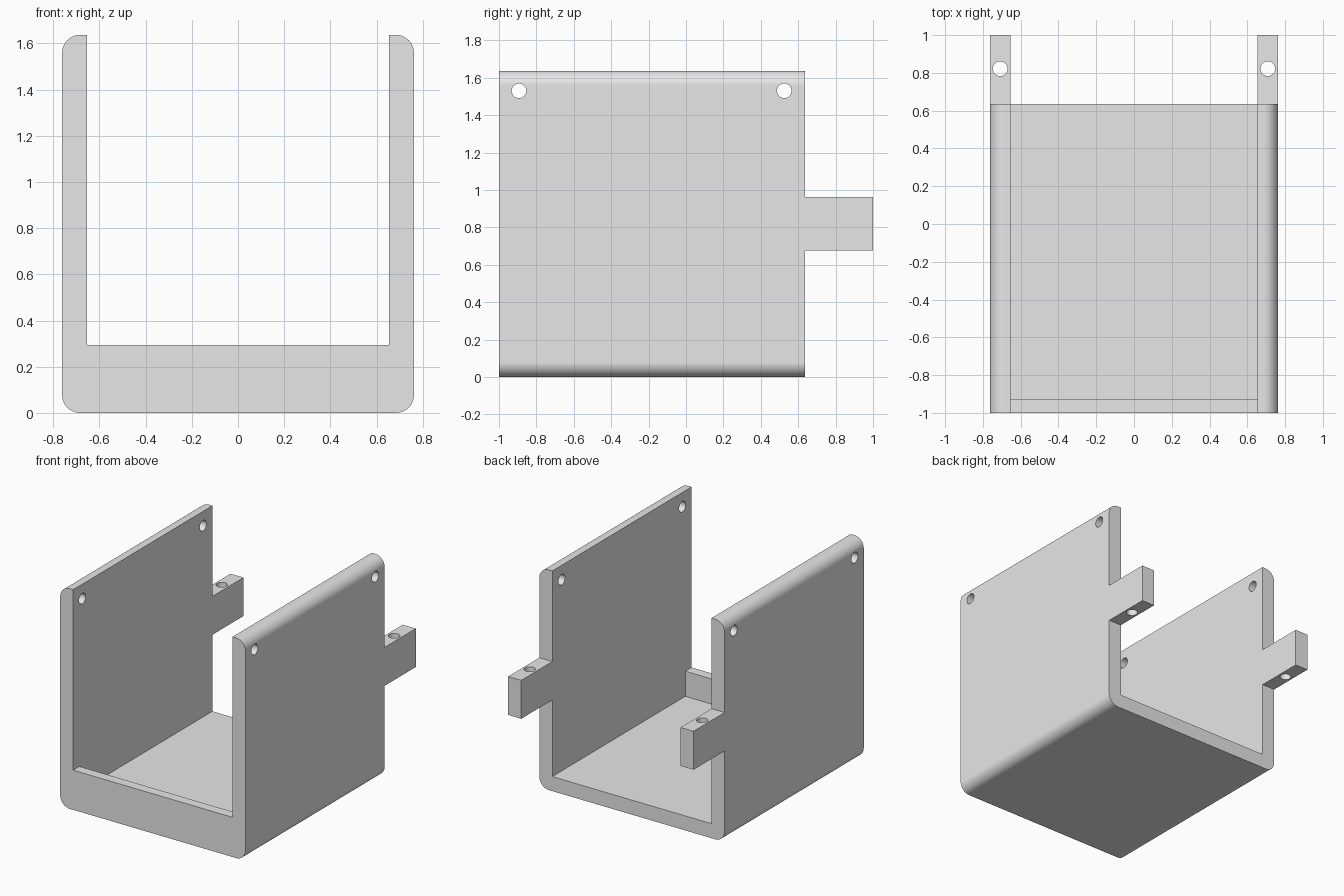
import bpy, bmesh, math
from mathutils import Matrix, Vector

cube = bpy.data.objects.get("Cube")
if cube:
    bpy.data.objects.remove(cube, do_unlink=True)

HALF_W, INNER, HEIGHT = 0.762, 0.655, 1.637
FRONT, BACK, TAB_END = -1.0, 0.635, 1.0
FLOOR, LIP_TOP, LIP_BACK = 0.108, 0.295, -0.927
TAB_LOW, TAB_HIGH = 0.677, 0.963
ROUND, HOLE_R = 0.078, 0.039

grey = bpy.data.materials.new("plain grey")
grey.use_nodes = True
grey.diffuse_color = (0.8, 0.8, 0.8, 1)
grey.node_tree.nodes["Principled BSDF"].inputs["Base Color"].default_value = (0.8, 0.8, 0.8, 1)


def finish(bm, name):
    mesh = bpy.data.meshes.new(name)
    bm.to_mesh(mesh)
    bm.free()
    mesh.materials.append(grey)
    obj = bpy.data.objects.new(name, mesh)
    bpy.context.collection.objects.link(obj)
    return obj


def add_box(bm, low, high):
    low, high = Vector(low), Vector(high)
    place = Matrix.Translation((low + high) / 2) @ Matrix.Diagonal((*(high - low), 1))
    bmesh.ops.create_cube(bm, size=1, matrix=place)


def add_rod(bm, centre, length, turn):
    place = Matrix.Translation(centre) @ turn
    bmesh.ops.create_cone(bm, cap_ends=True, segments=32, radius1=HOLE_R,
                          radius2=HOLE_R, depth=length, matrix=place)


def cut(obj, cutter):
    cutter.hide_render = True
    mod = obj.modifiers.new("cut", "BOOLEAN")
    mod.operation = "DIFFERENCE"
    mod.solver = "EXACT"
    mod.object = cutter
    bpy.ops.object.modifier_apply(modifier=mod.name)
    bpy.data.objects.remove(cutter, do_unlink=True)


# Outer block, rounded along its four long edges
bm = bmesh.new()
add_box(bm, (-HALF_W, FRONT, 0), (HALF_W, BACK, HEIGHT))
long_edges = [e for e in bm.edges if abs(e.verts[0].co.y - e.verts[1].co.y) > 1]
bmesh.ops.bevel(bm, geom=long_edges, offset=ROUND, segments=10, profile=0.5, affect="EDGES")
bracket = finish(bm, "bracket")
bpy.context.view_layer.objects.active = bracket
bracket.select_set(True)

# Cavity behind the front lip, then the opening above the lip
for name, y_start, z_start in (("cavity", LIP_BACK, FLOOR), ("opening", FRONT - 1, LIP_TOP)):
    bm = bmesh.new()
    add_box(bm, (-INNER, y_start, z_start), (INNER, BACK + 1, HEIGHT + 1))
    cut(bracket, finish(bm, name + "_cutter"))

# Mounting tabs drawn out of the rear wall edges
bm = bmesh.new()
bm.from_mesh(bracket.data)
for z in (TAB_LOW, TAB_HIGH):
    bmesh.ops.bisect_plane(bm, geom=bm.verts[:] + bm.edges[:] + bm.faces[:],
                           plane_co=(0, 0, z), plane_no=(0, 0, 1))
bm.normal_update()
ends = [f for f in bm.faces
        if f.normal.y > 0.9 and f.calc_center_median().y > BACK - 0.01
        and TAB_LOW < f.calc_center_median().z < TAB_HIGH]
made = bmesh.ops.extrude_face_region(bm, geom=ends)["geom"]
bmesh.ops.delete(bm, geom=ends, context="FACES")
for v in made:
    if isinstance(v, bmesh.types.BMVert):
        v.co.y = TAB_END
bmesh.ops.remove_doubles(bm, verts=bm.verts[:], dist=0.0001)
bmesh.ops.dissolve_limit(bm, angle_limit=math.radians(0.5), verts=bm.verts[:], edges=bm.edges[:])
bmesh.ops.recalc_face_normals(bm, faces=bm.faces[:])
bm.to_mesh(bracket.data)
bm.free()

# Cross holes through both walls and upright holes through the tabs
bm = bmesh.new()
for y in (-0.893, 0.525):
    add_rod(bm, (0, y, 1.53), 2, Matrix.Rotation(math.pi / 2, 4, "Y"))
for side in (-1, 1):
    add_rod(bm, (side * (HALF_W + INNER) / 2, 0.822, (TAB_LOW + TAB_HIGH) / 2), 0.5, Matrix())
cut(bracket, finish(bm, "hole_cutter"))

# Smooth rounds with crisp flat faces
bpy.ops.object.shade_smooth_by_angle(angle=math.radians(30))
normals = bracket.modifiers.new("even normals", "WEIGHTED_NORMAL")
normals.keep_sharp = True
